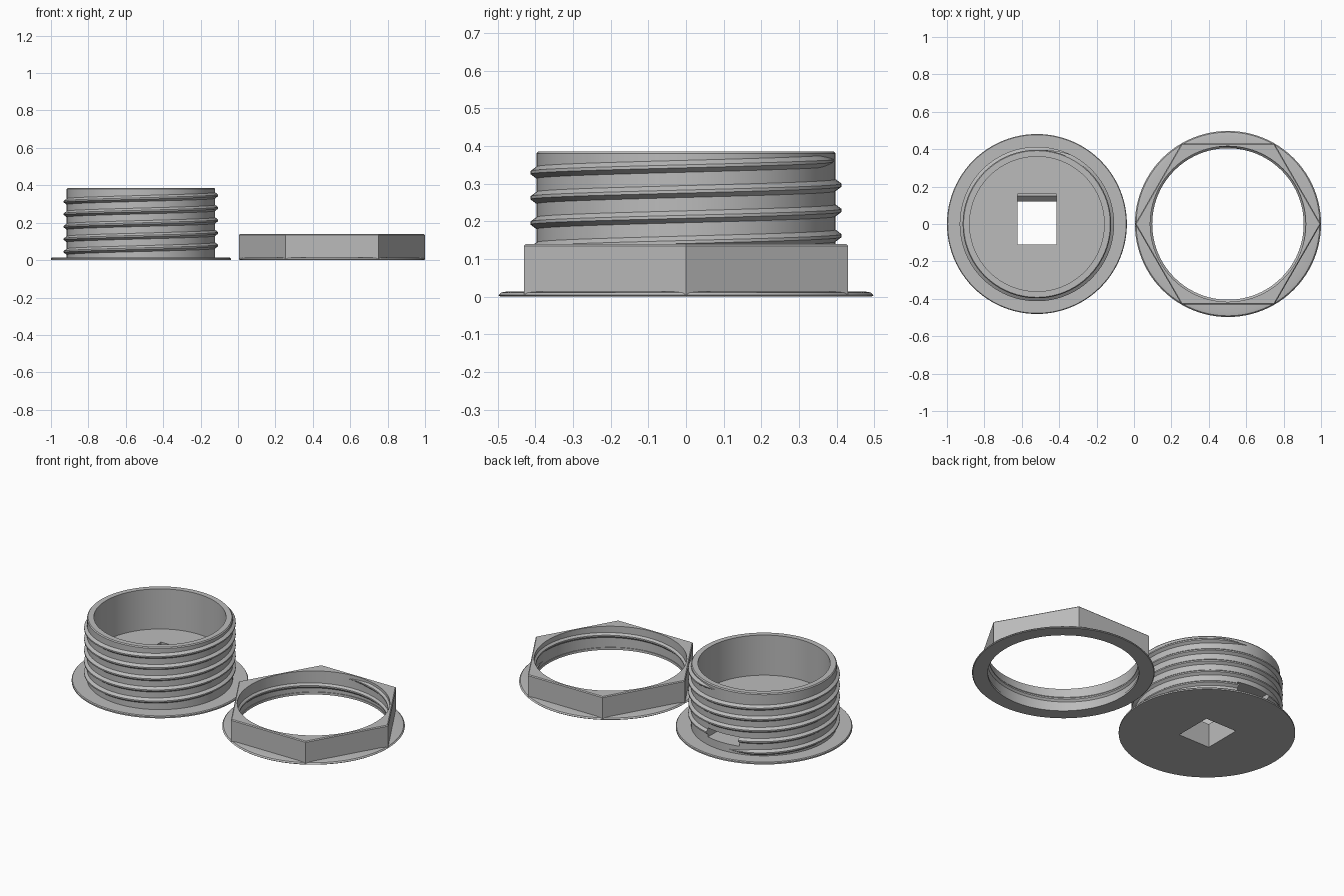
import bpy, bmesh, math

SEG = 96
PITCH = 0.067

cube = bpy.data.objects.get("Cube")
if cube:
    bpy.data.objects.remove(cube, do_unlink=True)

grey = bpy.data.materials.new("plain grey")
grey.use_nodes = True
grey.diffuse_color = (0.5, 0.5, 0.5, 1)
grey.node_tree.nodes["Principled BSDF"].inputs["Base Color"].default_value = grey.diffuse_color


def finish(bm, name, x):
    bmesh.ops.recalc_face_normals(bm, faces=bm.faces)
    mesh = bpy.data.meshes.new(name)
    bm.to_mesh(mesh)
    bm.free()
    mesh.materials.append(grey)
    obj = bpy.data.objects.new(name, mesh)
    obj.location.x = x
    bpy.context.collection.objects.link(obj)
    return obj


def lathe(name, profile, x, closed=False):
    """Spin a radius/height profile round the upright axis."""
    bm = bmesh.new()
    verts = [bm.verts.new((r, 0, z)) for r, z in profile]
    pairs = list(zip(verts, verts[1:]))
    if closed:
        pairs.append((verts[-1], verts[0]))
    edges = [bm.edges.new(p) for p in pairs]
    bmesh.ops.spin(bm, geom=verts + edges, cent=(0, 0, 0), axis=(0, 0, 1),
                   angle=math.tau, steps=SEG)
    bmesh.ops.remove_doubles(bm, verts=bm.verts, dist=0.0001)
    return finish(bm, name, x)


def prism(points, direction):
    """Extrude a flat outline along a direction."""
    bm = bmesh.new()
    face = bm.faces.new([bm.verts.new(p) for p in points])
    far = bmesh.ops.extrude_face_region(bm, geom=[face], use_keep_orig=True)["geom"]
    bmesh.ops.translate(bm, vec=direction,
                        verts=[v for v in far if isinstance(v, bmesh.types.BMVert)])
    return bm


def thread(name, root, crest, z_start, turns, angle, x):
    """Right-handed ridge whose ends fade into the wall."""
    bm = bmesh.new()
    steps = int(turns * SEG)
    rings = []
    for i in range(steps + 1):
        a = angle + math.tau * i / SEG
        z = z_start + PITCH * i / SEG
        fade = min(1, 0.1 + min(i, steps - i) / 8)
        tip = root + (crest - root) * fade
        section = [(root, -0.021), (tip, -0.004), (tip, 0.004), (root, 0.021)]
        rings.append([bm.verts.new((r * math.cos(a), r * math.sin(a), z + dz * fade))
                      for r, dz in section])
    for a, b in zip(rings, rings[1:]):
        for j in range(4):
            k = (j + 1) % 4
            bm.faces.new((a[j], a[k], b[k], b[j]))
    bm.faces.new(rings[0])
    bm.faces.new(rings[-1])
    return finish(bm, name, x)


def activate(obj):
    bpy.ops.object.select_all(action='DESELECT')
    obj.select_set(True)
    bpy.context.view_layer.objects.active = obj


def cut(obj, cutter):
    mod = obj.modifiers.new("cut", 'BOOLEAN')
    mod.operation = 'DIFFERENCE'
    mod.solver = 'EXACT'
    mod.object = cutter
    activate(obj)
    bpy.ops.object.modifier_apply(modifier=mod.name)


def smooth(obj):
    activate(obj)
    bpy.ops.object.shade_smooth_by_angle(angle=math.radians(25))


# Threaded cup with a thin flange and a thick floor
CUP_X, NUT_X = -0.519, 0.5025
cup = lathe("cup_body", [
    (0, 0), (0.481, 0), (0.481, 0.008), (0.477, 0.013), (0.397, 0.013),
    (0.397, 0.38), (0.392, 0.386), (0.36, 0.386), (0.36, 0.145), (0, 0.145)], CUP_X)
cup_thread = thread("cup_thread", 0.39, 0.413, 0.028, 5, math.pi / 2, CUP_X)

# Floor opening joined to a side slot through the back wall
opening = [(-0.11, -0.1), (0.12, -0.1), (0.12, 0.03), (0.15, 0.06), (0.6, 0.06),
           (0.6, 0.115), (0.16, 0.115), (0.16, 0.2), (-0.11, 0.2)]
bm = prism([(-0.105, y, z) for y, z in opening], (0.21, 0, 0))
opening_cutter = finish(bm, "opening_cutter", CUP_X)
opening_cutter.hide_render = True
for part in (cup, cup_thread):
    cut(part, opening_cutter)

# Six-sided nut with softened top edges and a round bore
corners = [math.tau * i / 6 for i in range(6)]
bm = prism([(0.4965 * math.cos(a), 0.4965 * math.sin(a), 0.005) for a in corners], (0, 0, 0.135))
top = [e for e in bm.edges if all(v.co.z > 0.1 for v in e.verts)]
bmesh.ops.bevel(bm, geom=top, offset=0.005, segments=1, affect='EDGES')
nut = finish(bm, "nut_body", NUT_X)

bore_cutter = lathe("bore_cutter", [(0, -0.1), (0.416, -0.1), (0.416, 0.3), (0, 0.3)], NUT_X)
bore_cutter.hide_render = True
cut(nut, bore_cutter)

# Washer under the nut and its inner thread
washer = lathe("nut_washer", [
    (0.412, 0), (0.493, 0), (0.4975, 0.004), (0.491, 0.011), (0.475, 0.014),
    (0.412, 0.014)], NUT_X, closed=True)
nut_thread = thread("nut_thread", 0.422, 0.405, 0.03, 1.3, 0, NUT_X)

for cutter in (opening_cutter, bore_cutter):
    bpy.data.objects.remove(cutter, do_unlink=True)
for part in (cup, cup_thread, nut, washer, nut_thread):
    smooth(part)
